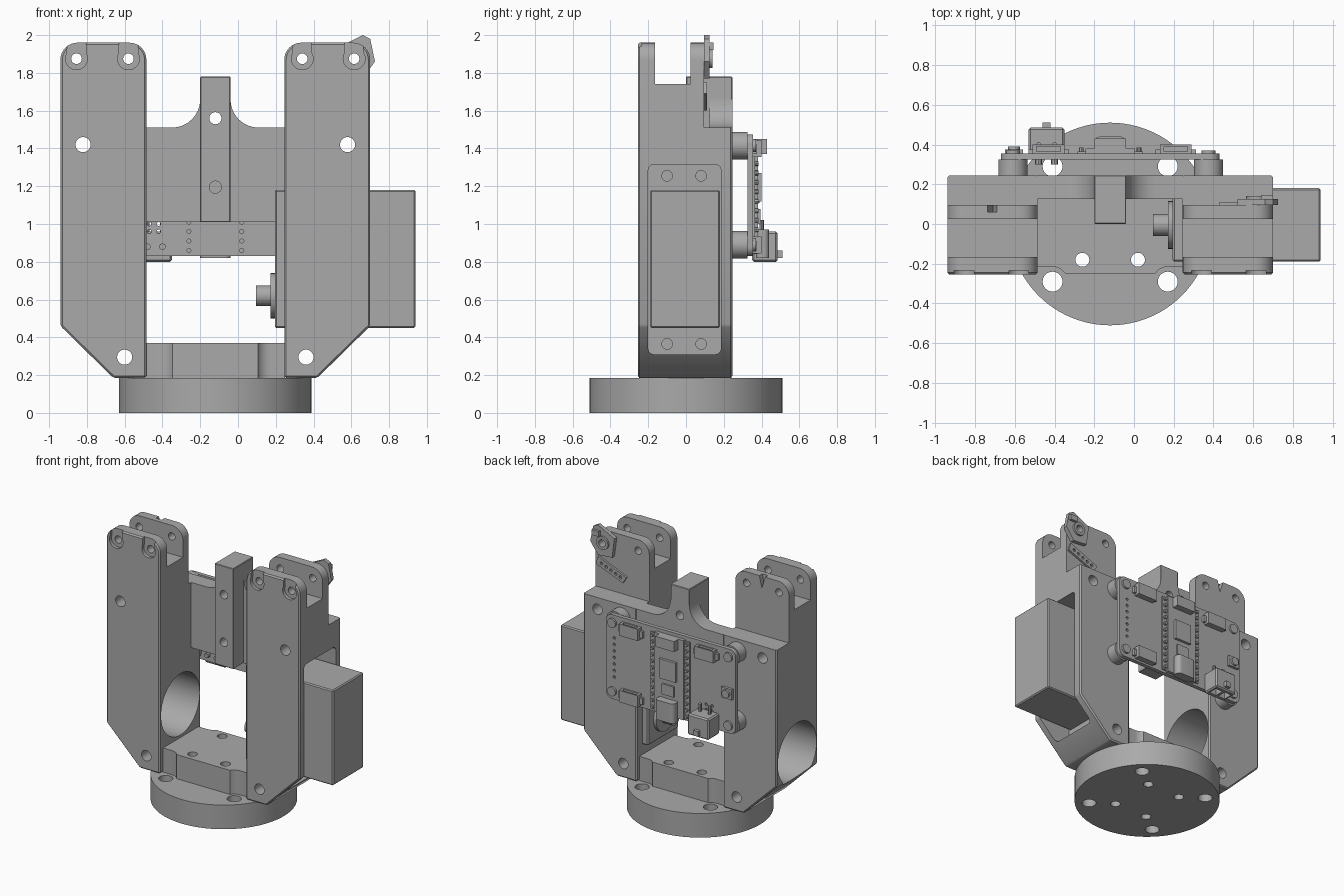
import bpy, bmesh
from math import sin, cos, pi, radians

if "Cube" in bpy.data.objects:
    bpy.data.objects.remove(bpy.data.objects["Cube"])

CX = -0.12  # symmetry line of the frame
grey = bpy.data.materials.new("plain grey")
grey.use_nodes = True
grey.diffuse_color = (0.4, 0.4, 0.4, 1)
grey.node_tree.nodes["Principled BSDF"].inputs["Base Color"].default_value = grey.diffuse_color
parts = []


def arc(u, v, r, start, end, n=8):
    angles = [radians(start + (end - start) * i / n) for i in range(n + 1)]
    return [(u + r * cos(a), v + r * sin(a)) for a in angles]


def rounded(u0, u1, v0, v1, r):
    return (arc(u1 - r, v1 - r, r, 0, 90) + arc(u0 + r, v1 - r, r, 90, 180)
            + arc(u0 + r, v0 + r, r, 180, 270) + arc(u1 - r, v0 + r, r, 270, 360))


def prism(name, pts, axis, lo, hi, bevel=0):
    """Extrude a 2D outline along an axis; outline is in the other two axes."""
    place = {"x": lambda u, v, w: (w, u, v), "y": lambda u, v, w: (u, w, v),
             "z": lambda u, v, w: (u, v, w)}[axis]
    bm = bmesh.new()
    rings = [[bm.verts.new(place(u, v, w)) for u, v in pts] for w in (lo, hi)]
    bm.faces.new(rings[0])
    bm.faces.new(rings[1])
    n = len(pts)
    for i in range(n):
        j = (i + 1) % n
        bm.faces.new((rings[0][i], rings[0][j], rings[1][j], rings[1][i]))
    bmesh.ops.recalc_face_normals(bm, faces=bm.faces)
    if bevel:
        sharp = [e for e in bm.edges if e.calc_face_angle(0) > radians(40)]
        bmesh.ops.bevel(bm, geom=sharp, offset=bevel, segments=1, affect="EDGES")
    mesh = bpy.data.meshes.new(name)
    bm.to_mesh(mesh)
    bm.free()
    mesh.materials.append(grey)
    ob = bpy.data.objects.new(name, mesh)
    bpy.context.collection.objects.link(ob)
    parts.append(ob)
    return ob


def box(name, x0, x1, y0, y1, z0, z1, bevel=0):
    return prism(name, [(x0, y0), (x1, y0), (x1, y1), (x0, y1)], "z", z0, z1, bevel)


def cyl(name, axis, u, v, r, lo, hi, n=32):
    return prism(name, arc(u, v, r, 0, 360, n)[:-1], axis, lo, hi)


def cut(target, cutters):
    for c in cutters:
        parts.remove(c)
    with bpy.context.temp_override(active_object=cutters[0], object=cutters[0],
                                   selected_editable_objects=cutters, selected_objects=cutters):
        if len(cutters) > 1:
            bpy.ops.object.join()
    mod = target.modifiers.new("cut", "BOOLEAN")
    mod.operation, mod.object, mod.solver = "DIFFERENCE", cutters[0], "EXACT"
    mod.use_self = True
    with bpy.context.temp_override(active_object=target, object=target):
        bpy.ops.object.modifier_apply(modifier=mod.name)
    bpy.data.objects.remove(cutters[0])


# Round base with eight through holes, and the bridge between the columns
base = cyl("base_disc", "z", CX, 0, 0.51, 0, 0.185, 96)
bridge = box("base_bridge", CX - 0.37, CX + 0.37, -0.25, 0.24, 0.18, 0.37)
base_holes, bridge_cuts = [], []
for s in (-1, 1):
    for t in (-1, 1):
        base_holes += [cyl("hole", "z", CX + s * 0.29, t * 0.29, 0.05, -1, 1),
                       cyl("hole", "z", CX + s * 0.14, t * 0.18, 0.035, -1, 1)]
        bridge_cuts += [cyl("hole", "z", CX + s * 0.14, t * 0.18, 0.035, 0, 1),
                        cyl("notch", "z", CX + s * 0.29, t * 0.29, 0.075, 0, 1),
                        box("notch", *sorted((CX + s * 0.29, CX + s * 0.4)),
                            *sorted((t * 0.215, t * 0.4)), 0, 1)]
cut(base, base_holes)
cut(bridge, bridge_cuts)

# Two columns with forked tops
for side, s in (("right", -1), ("left", 1)):
    outline = ([(0.365, 0.185), (0.54, 0.185), (0.82, 0.46)]
               + arc(0.73, 1.87, 0.09, 0, 90) + arc(0.455, 1.87, 0.09, 90, 180))
    column = prism(side + "_column", [(CX + s * d, z) for d, z in outline],
                   "y", -0.255, 0.245, 0.01)
    cut(column, [box("slot", -2, 2, -0.165, 0.025, 1.74, 3)])
    cut(column, [box("ledge", -2, 2, 0.095, 1, 1.51, 3)])
    holes = [cyl("screw", "y", CX + s * 0.7, 1.42, 0.04, -1, 1),
             cyl("screw", "y", CX + s * 0.48, 0.295, 0.04, -1, 1)]
    for d in (0.46, 0.735):
        x = CX + s * d
        holes.append(cyl("pin", "y", x, 1.875, 0.028, -1, 1))
        cut(column, [cyl("counterbore", "y", x, 1.875, 0.058, -0.3, -0.23)])
        cut(column, [box("relief", x - 0.05, x + 0.05, -0.3, -0.235, 1.88, 2.1)])
    cut(column, holes)
    if s < 0:
        cut(column, [cyl("bearing_bore", "x", -0.005, 0.625, 0.235, -2, 0, 64)])
        cut(column, [prism("vee", [(-0.75, 2), (-0.68, 2), (-0.71, 1.87)], "y", 0.06, 0.2)])
    else:
        cut(column, [prism("servo_pocket", rounded(-0.2, 0.185, 0.31, 1.315, 0.03), "x", 0.43, 2)])
        cut(column, [cyl("ear_hole", "x", y, z, 0.028, 0.39, 0.6)
                     for y in (-0.1, 0.08) for z in (0.365, 1.255)])

# Back plate with a filleted centre post
half = arc(0.23, 1.66, 0.15, 180, 270) + [(0.37, 1.51), (0.37, 1.01)]
plate = prism("back_plate", [(CX + d, z) for d, z in half]
              + [(CX - d, z) for d, z in reversed(half)], "y", 0.125, 0.245)
post = box("centre_post", CX - 0.08, CX + 0.08, 0, 0.245, 1.01, 1.78, 0.004)
for target in (plate, post):
    cut(target, [cyl("hole", "y", CX, z, 0.032, -1, 1) for z in (1.195, 1.56)])

# Servo: body, output boss and shaft
box("servo_body", 0.195, 0.94, -0.19, 0.18, 0.45, 1.18, 0.008)
cyl("servo_boss", "x", -0.005, 0.62, 0.12, 0.172, 0.2)
cyl("servo_shaft", "x", -0.005, 0.62, 0.055, 0.095, 0.2)

# Circuit board on four standoffs
board = prism("circuit_board", rounded(-0.67, 0.43, 0.83, 1.475, 0.05), "y", 0.325, 0.355)
for x in (-0.61, 0.375):
    for z in (0.89, 1.415):
        cyl("standoff", "y", x, z, 0.073, 0.24, 0.325)
        cyl("standoff_screw", "y", x, z, 0.035, 0.35, 0.37, 16)
pads = [cyl("pad", "y", CX + s * 0.14, 0.86 + i * 0.05, 0.011, 0, 1, 8)
        for s in (-1, 1) for i in range(12)]
pads += [cyl("pad", "y", 0.36, 1 + i * 0.05, 0.011, 0, 1, 8) for i in range(7)]
pads += [cyl("pad", "y", -0.47 + i * 0.05, z, 0.011, 0, 1, 8) for i in range(2) for z in (0.96, 1)]
cut(board, pads)

# Controller module with header pins, chips and its port
box("module_board", CX - 0.125, CX + 0.125, 0.35, 0.38, 0.84, 1.45)
box("main_chip", CX - 0.07, CX + 0.07, 0.375, 0.4, 1.12, 1.27)
box("small_chip", CX - 0.05, CX + 0.05, 0.375, 0.395, 1, 1.08)
box("module_socket", CX - 0.08, CX + 0.08, 0.375, 0.43, 1.37, 1.45)
prism("usb_port", rounded(CX - 0.08, CX + 0.08, 0.37, 0.44, 0.03), "z", 0.82, 0.97)
for s in (-1, 1):
    box("pin_rail", *sorted((CX + s * 0.125, CX + s * 0.165)), 0.35, 0.365, 0.85, 1.44)
    for i in range(12):
        cyl("header_pin", "y", CX + s * 0.145, 0.87 + i * 0.05, 0.012, 0.36, 0.385, 8)


def socket(x, z):
    """Low cable socket with two side tabs and an open mouth."""
    body = box("cable_socket", x - 0.08, x + 0.08, 0.35, 0.4, z - 0.045, z + 0.045)
    cut(body, [box("mouth", x - 0.06, x + 0.06, 0.365, 0.39, z, z + 0.1)])
    for s in (-1, 1):
        box("socket_tab", x + s * 0.09 - 0.012, x + s * 0.09 + 0.012, 0.35, 0.375, z - 0.03, z + 0.02)


for x, z in ((0.21, 1.4), (-0.43, 1.4), (0.21, 0.89)):
    socket(x, z)

# Power terminal and push button
terminal = box("power_terminal", -0.53, -0.35, 0.35, 0.485, 0.8, 0.96, 0.01)
cut(terminal, [box("mouth", x - 0.03, x + 0.03, 0.385, 0.455, 0.7, 0.9) for x in (-0.48, -0.4)])
for x in (-0.48, -0.4):
    cyl("terminal_lead", "z", x, 0.4, 0.012, 0.95, 1.02, 8)
    cyl("terminal_solder", "y", x, 0.88, 0.018, 0.3, 0.34, 8)
box("terminal_lip", -0.46, -0.42, 0.48, 0.51, 0.82, 0.86)
box("push_button_base", -0.65, -0.56, 0.35, 0.375, 1.1, 1.18)
cyl("push_button", "y", -0.605, 1.14, 0.03, 0.37, 0.39)

# Angle sensor on the rear of the left fork, with its cable strip
outline = [(0.52, 1.93), (0.66, 2), (0.7, 1.98), (0.725, 1.86), (0.66, 1.77), (0.54, 1.78)]
sensor = prism("sensor_board", outline, "y", 0.095, 0.125)
cut(sensor, [cyl("hole", "y", 0.615, 1.875, 0.028, 0, 1)])
ring = cyl("sensor_ring", "y", 0.615, 1.875, 0.05, 0.12, 0.14)
cut(ring, [cyl("hole", "y", 0.615, 1.875, 0.028, 0, 1)])
box("sensor_chip", 0.64, 0.7, 0.12, 0.145, 1.92, 1.96)
strip = prism("sensor_strip", [(0.43, 1.65), (0.46, 1.6), (0.69, 1.69), (0.67, 1.75)],
              "y", 0.09, 0.11)
cut(strip, [cyl("hole", "y", 0.48 + i * 0.04, 1.64 + i * 0.016, 0.012, 0, 1, 8) for i in range(5)])

# Smooth the round faces, keep the edges sharp
bpy.ops.object.select_all(action="DESELECT")
for ob in parts:
    ob.select_set(True)
bpy.context.view_layer.objects.active = parts[0]
bpy.ops.object.shade_smooth_by_angle(angle=radians(30))
